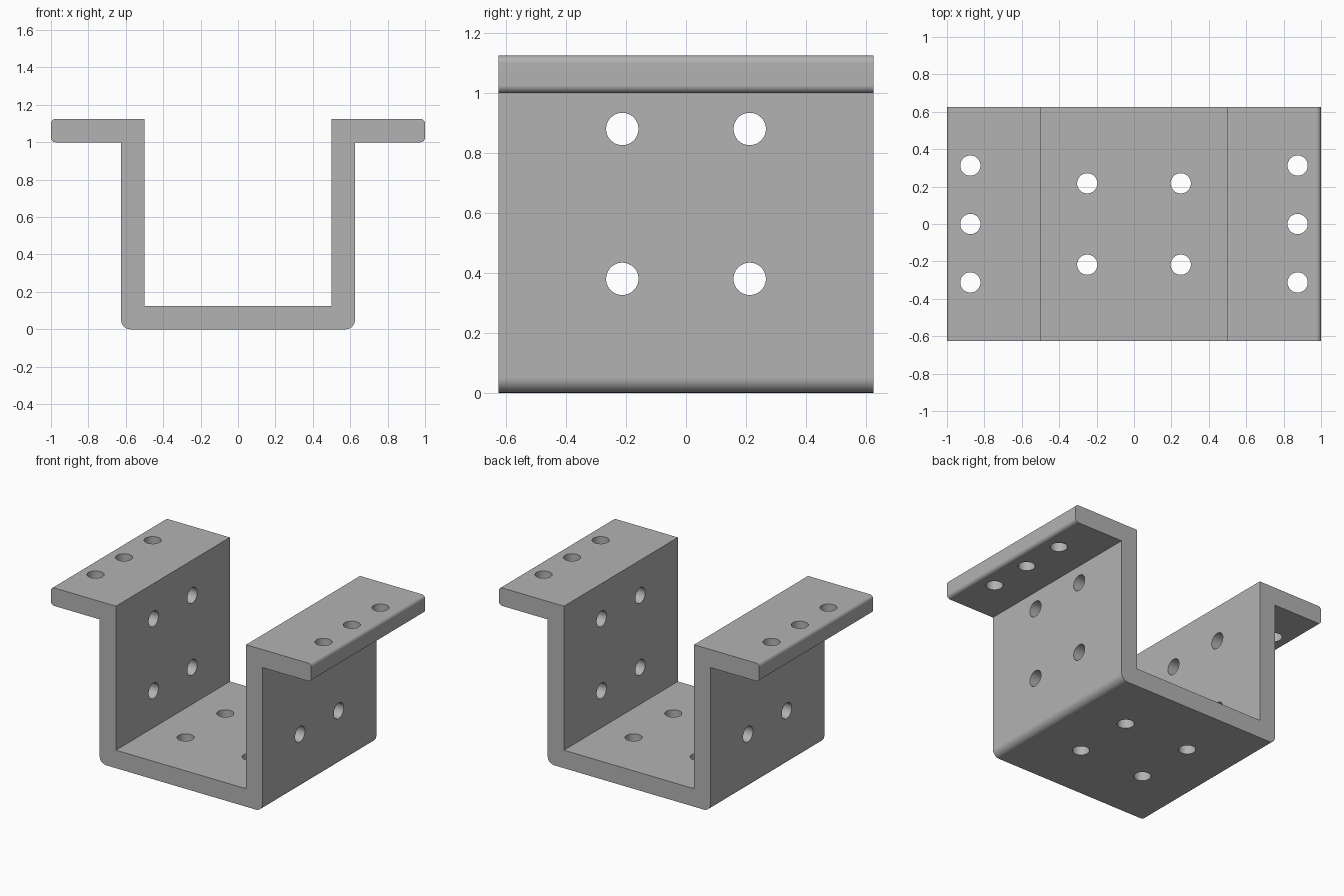
import bpy
import bmesh
import math
from mathutils import Matrix, Vector

default = bpy.data.objects.get("Cube")
if default:
    bpy.data.objects.remove(default, do_unlink=True)

HALF_DEPTH = 0.625
HOLE_RADIUS = 0.054


def make_object(name, bm):
    mesh = bpy.data.meshes.new(name)
    bm.to_mesh(mesh)
    bm.free()
    obj = bpy.data.objects.new(name, mesh)
    bpy.context.collection.objects.link(obj)
    return obj


def fillet(x, z, radius, sx, sz, start, steps=8):
    """Quarter arc inside the corner (x, z); sx, sz point outwards."""
    cx, cz = x - sx * radius, z - sz * radius
    angles = [start + math.pi / 2 * i / steps for i in range(steps + 1)]
    return [(cx + radius * math.cos(a), cz + radius * math.sin(a)) for a in angles]


# Steel colour
steel = bpy.data.materials.new("grey steel")
steel.use_nodes = True
colour = (0.45, 0.45, 0.45, 1)
steel.diffuse_color = colour
steel.node_tree.nodes["Principled BSDF"].inputs["Base Color"].default_value = colour

# Right half of the hat-shaped section, counter-clockwise, then mirrored
half = fillet(0.625, 0, 0.05, 1, -1, -math.pi / 2)
half += [(0.625, 1.0)]
half += fillet(1.0, 1.0, 0.025, 1, -1, -math.pi / 2)
half += fillet(1.0, 1.125, 0.025, 1, 1, 0)
half += [(0.5, 1.125), (0.5, 0.125)]
section = half + [(-x, z) for x, z in reversed(half)]

# Bracket body: section extruded from front to back
bm = bmesh.new()
face = bm.faces.new([bm.verts.new((x, -HALF_DEPTH, z)) for x, z in section])
extruded = bmesh.ops.extrude_face_region(bm, geom=[face])["geom"]
bmesh.ops.translate(bm, vec=(0, 2 * HALF_DEPTH, 0),
                    verts=[v for v in extruded if isinstance(v, bmesh.types.BMVert)])
bmesh.ops.recalc_face_normals(bm, faces=bm.faces)
bracket = make_object("bracket", bm)
bracket.data.materials.append(steel)

# Hole cutters
bm = bmesh.new()


def drill(centre, length, turn=Matrix()):
    bmesh.ops.create_cone(bm, cap_ends=True, segments=48, radius1=HOLE_RADIUS,
                          radius2=HOLE_RADIUS, depth=length,
                          matrix=Matrix.Translation(Vector(centre)) @ turn)


sideways = Matrix.Rotation(math.pi / 2, 4, "Y")
for y in (-0.2125, 0.2125):
    for z in (0.38, 0.88):
        drill((0, y, z), 1.5, sideways)      # both walls
    for x in (-0.25, 0.25):
        drill((x, y + math.copysign(0.005, y), 0.06), 0.3)  # base plate
for x in (-0.875, 0.875):
    for y in (-0.3125, 0, 0.3125):
        drill((x, y, 1.06), 0.3)             # flanges
cutter = make_object("hole_cutter", bm)
cutter.data.materials.append(steel)
cutter.hide_render = True

# Cut the holes and drop the cutter
bpy.context.view_layer.objects.active = bracket
bracket.select_set(True)
cut = bracket.modifiers.new("holes", "BOOLEAN")
cut.operation = "DIFFERENCE"
cut.solver = "EXACT"
cut.object = cutter
bpy.ops.object.modifier_apply(modifier=cut.name)
bpy.data.objects.remove(cutter, do_unlink=True)

# Smooth fillets and bores, crisp corners
bpy.ops.object.shade_smooth_by_angle(angle=math.radians(30))
normals = bracket.modifiers.new("flat_face_normals", "WEIGHTED_NORMAL")
normals.keep_sharp = True
